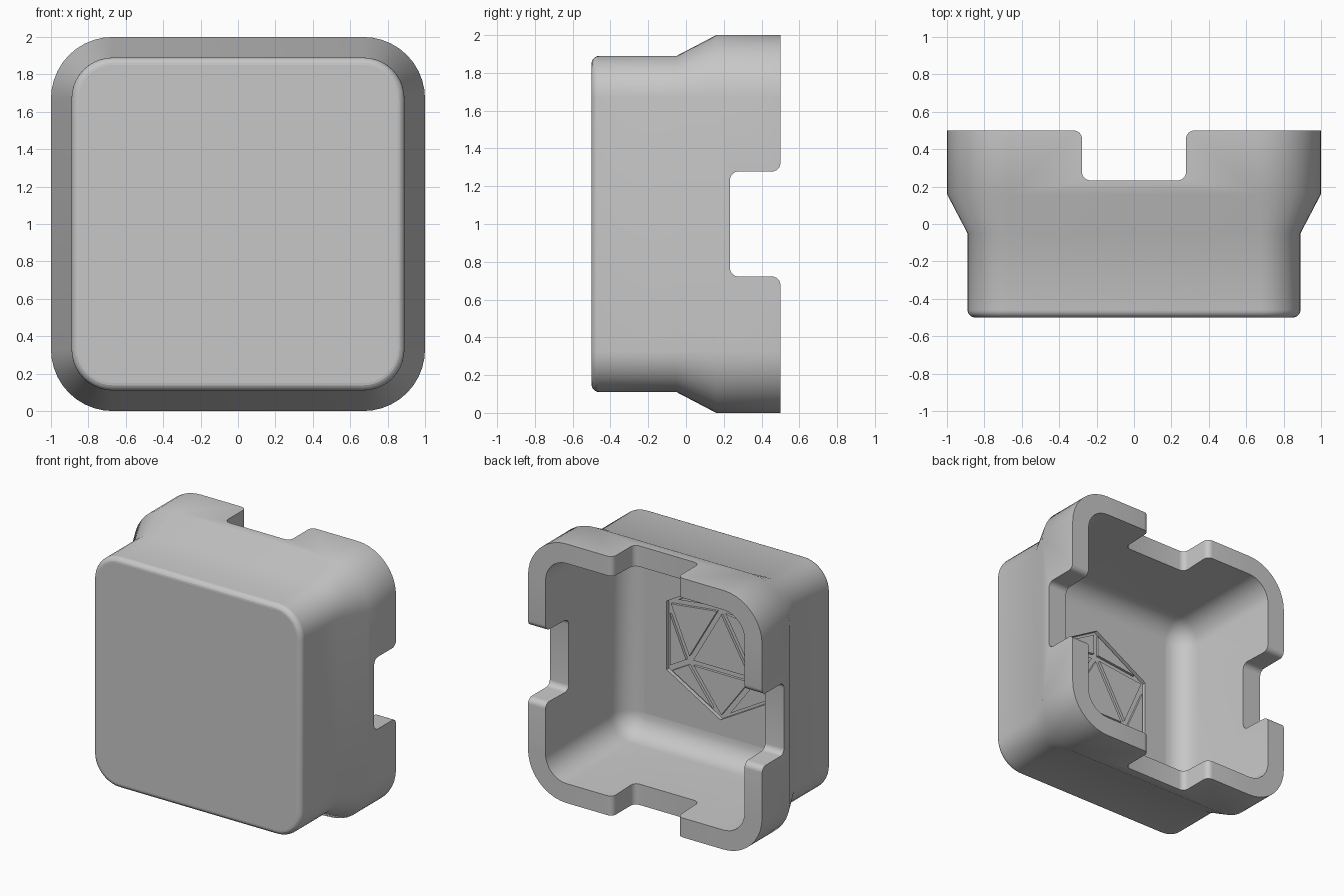
import bpy, bmesh, math
from mathutils import Vector

if "Cube" in bpy.data.objects:
    bpy.data.objects.remove(bpy.data.objects["Cube"])

grey = bpy.data.materials.new("plain grey")
grey.use_nodes = True
grey.diffuse_color = (0.57, 0.57, 0.57, 1)
grey.node_tree.nodes["Principled BSDF"].inputs["Base Color"].default_value = (0.57, 0.57, 0.57, 1)

MID = 1.0        # height of the centre line
FRONT = -0.5     # front face
FLOOR = -0.42    # inner floor
POCKET = -0.45   # bottom of the sunk hexagon
SHOULDER = 0.16  # where the flange starts


def make_object(name, bm):
    bmesh.ops.recalc_face_normals(bm, faces=bm.faces)
    mesh = bpy.data.meshes.new(name)
    bm.to_mesh(mesh)
    bm.free()
    mesh.materials.append(grey)
    obj = bpy.data.objects.new(name, mesh)
    bpy.context.collection.objects.link(obj)
    return obj


def rounded_square(half, radius, y, steps=10):
    pts = []
    for corner in range(4):
        base = corner * math.pi / 2
        cx = math.copysign(half - radius, math.cos(base + math.pi / 4))
        cz = math.copysign(half - radius, math.sin(base + math.pi / 4))
        for i in range(steps + 1):
            a = base + math.pi / 2 * i / steps
            pts.append((cx + radius * math.cos(a), y, MID + cz + radius * math.sin(a)))
    return pts


def prism(points, offset):
    """Closed solid from a planar outline pushed along an offset."""
    bm = bmesh.new()
    face = bm.faces.new([bm.verts.new(p) for p in points])
    new = bmesh.ops.extrude_face_region(bm, geom=[face], use_keep_orig=True)["geom"]
    verts = [v for v in new if isinstance(v, bmesh.types.BMVert)]
    bmesh.ops.translate(bm, verts=verts, vec=offset)
    return bm


# Shell: rounded front edge, flared flange, rim, drafted cavity, filleted floor
sections = []
for i in range(6):
    a = math.pi / 2 * i / 5
    h = 0.85 + 0.04 * math.sin(a)
    sections.append((h, h - 0.67, FRONT + 0.04 * (1 - math.cos(a))))
sections += [(0.89, 0.22, -0.05), (1.0, 0.33, SHOULDER), (1.0, 0.33, 0.5),
             (0.85, 0.18, 0.5)]
for i in range(9):
    a = math.pi / 2 * i / 8
    h = 0.65 + 0.17 * math.cos(a)
    sections.append((h, h - 0.64, FLOOR + 0.17 * (1 - math.sin(a))))

bm = bmesh.new()
rings = [[bm.verts.new(p) for p in rounded_square(*s)] for s in sections]
for lower, upper in zip(rings, rings[1:]):
    n = len(lower)
    for i in range(n):
        j = (i + 1) % n
        bm.faces.new((lower[i], lower[j], upper[j], upper[i]))
bm.faces.new(rings[0])
bm.faces.new(rings[-1])
shell = make_object("shell", bm)


# Notch outline: rounded at the floor and flared at the rim
def notch_outline(half=0.278, floor=0.233, rim=0.5, r=0.045, steps=6):
    right = []
    for i in range(steps + 1):
        a = math.pi / 2 * i / steps
        right.append((half - r + r * math.sin(a), floor + r - r * math.cos(a)))
    for i in range(steps + 1):
        a = math.pi / 2 * i / steps
        right.append((half + r - r * math.cos(a), rim - r + r * math.sin(a)))
    right.append((half + r, rim + 0.1))
    return right + [(-u, y) for u, y in reversed(right)]


outline = notch_outline()
cutters = [
    make_object("notch_cutter_upright",
                prism([(u, y, -0.5) for u, y in outline], Vector((0, 0, 3)))),
    make_object("notch_cutter_sideways",
                prism([(-1.5, y, MID + u) for u, y in outline], Vector((3, 0, 0)))),
]

# Sunk hexagon on the inner floor
RADIUS = 0.53
hexagon = [Vector((-RADIUS * math.sin(k * math.pi / 3), RADIUS * math.cos(k * math.pi / 3)))
           for k in range(6)]
cutters.append(make_object("hexagon_cutter", prism(
    [(p.x, POCKET, MID + p.y) for p in hexagon], Vector((0, 0.2, 0)))))

bpy.context.view_layer.objects.active = shell
for cutter in cutters:
    mod = shell.modifiers.new(cutter.name, "BOOLEAN")
    mod.operation = "DIFFERENCE"
    mod.solver = "EXACT"
    mod.object = cutter
    bpy.ops.object.modifier_apply(modifier=mod.name)
for cutter in cutters:
    bpy.data.objects.remove(cutter)

# Smooth shading with a flat front, a flat floor and crisp straight shoulder lines
bpy.ops.object.select_all(action="DESELECT")
shell.select_set(True)
bpy.ops.object.shade_smooth_by_angle(angle=math.radians(30))
verts = shell.data.vertices
for edge in shell.data.edges:
    a, b = (verts[v].co for v in edge.vertices)

    def lies_on(y):
        return abs(a.y - y) < 0.002 and abs(b.y - y) < 0.002

    straight = (a - b).length > 0.5
    if lies_on(FRONT) or lies_on(FLOOR) or (straight and lies_on(SHOULDER)):
        edge.use_edge_sharp = True

# Raised triangular facets inside the hexagon, with even grooves between
hub = [hexagon[k] * 0.6 for k in (0, 2, 4)]
triangles = [tuple(hub)]
for k in range(3):
    here, following = hub[k], hub[(k + 1) % 3]
    tip, before, after = hexagon[2 * k], hexagon[2 * k - 1], hexagon[2 * k + 1]
    triangles += [(here, following, after), (here, before, tip), (here, tip, after)]


def shrink(tri, gap):
    a, b, c = tri
    la, lb, lc = (b - c).length, (c - a).length, (a - b).length
    centre = (a * la + b * lb + c * lc) / (la + lb + lc)
    area = abs((b - a).cross(c - a)) / 2
    inradius = 2 * area / (la + lb + lc)
    return [centre + (p - centre) * (1 - gap / inradius) for p in tri]


for number, tri in enumerate(triangles, 1):
    pts = [(p.x, POCKET - 0.005, MID + p.y) for p in shrink(tri, 0.02)]
    make_object(f"floor_facet_{number}", prism(pts, Vector((0, 0.025, 0))))
